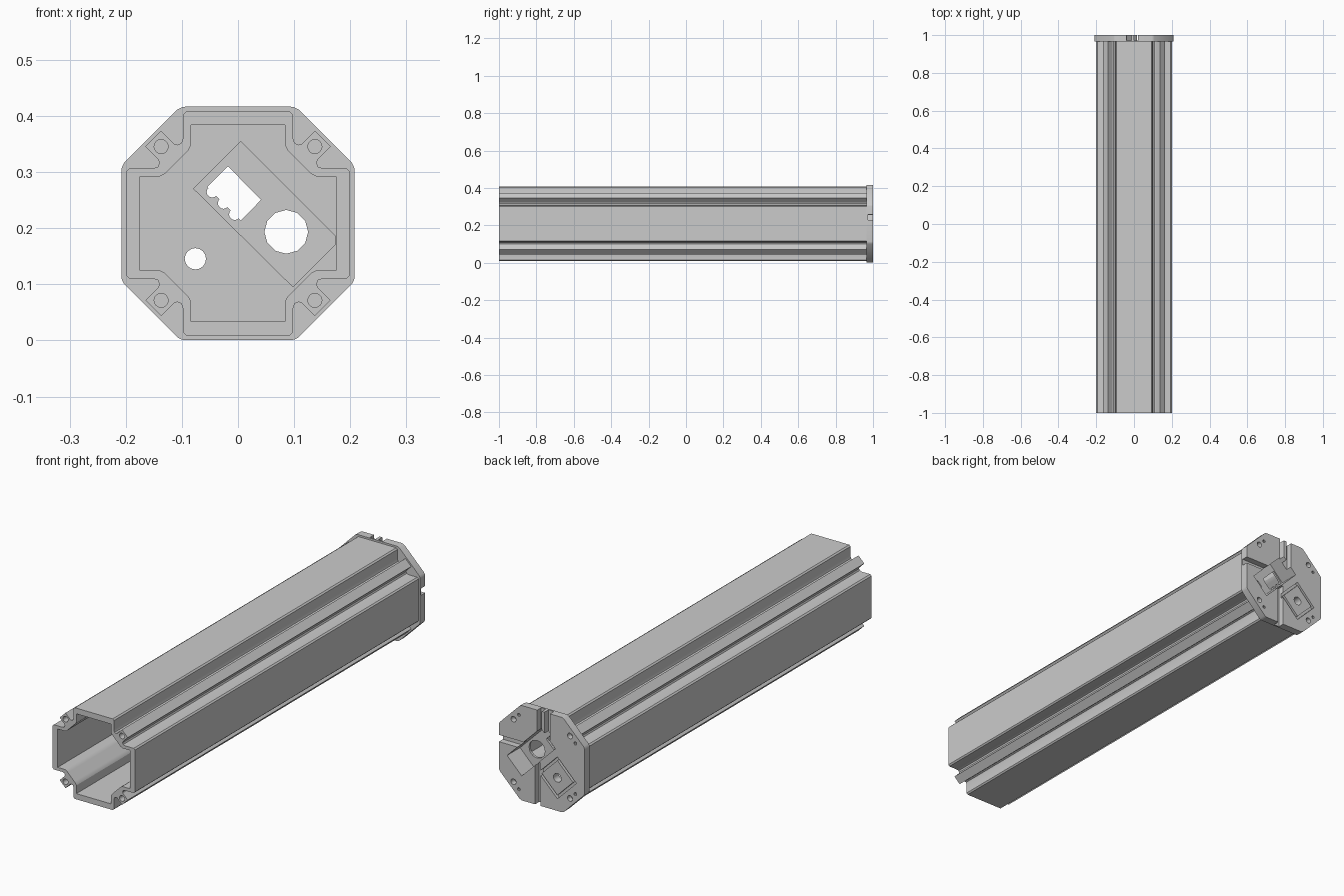
import bpy, math

CZ = 0.2085  # height of the long axis

if "Cube" in bpy.data.objects:
    bpy.data.objects.remove(bpy.data.objects["Cube"], do_unlink=True)

grey = bpy.data.materials.new("light grey metal")
grey.use_nodes = True
COLOR = (0.6, 0.6, 0.6, 1)
grey.diffuse_color = COLOR
grey.node_tree.nodes["Principled BSDF"].inputs["Base Color"].default_value = COLOR


def circle(x, z, r, n=16):
    return [(x + r * math.cos(math.tau * i / n), z + r * math.sin(math.tau * i / n)) for i in range(n)]


def rect(x0, z0, x1, z1):
    return [(x0, z0), (x1, z0), (x1, z1), (x0, z1)]


def diamond(x, z, r):
    return circle(x, z, r, 4)


def four_fold(quarter):
    """Repeat a corner outline around the axis."""
    loop, part = [], list(quarter)
    for _ in range(4):
        loop += part
        part = [(-z, x) for x, z in part]
    return loop


def mirrored(half):
    """Reflect half a corner outline in its diagonal."""
    return half + [(z, x) for x, z in reversed(half)]


def prism(name, loops, y0, y1):
    """Filled outline (inner loops become holes) extruded along y."""
    curve = bpy.data.curves.new(name, "CURVE")
    curve.dimensions = "2D"
    curve.fill_mode = "BOTH"
    curve.extrude = (y1 - y0) / 2
    for loop in loops:
        s = curve.splines.new("POLY")
        s.points.add(len(loop) - 1)
        for p, (x, z) in zip(s.points, loop):
            p.co = (x, z, 0, 1)
        s.use_cyclic_u = True
    ob = bpy.data.objects.new(name, curve)
    bpy.context.collection.objects.link(ob)
    ob.rotation_euler = (math.pi / 2, 0, 0)
    ob.location = (0, (y0 + y1) / 2, CZ)
    bpy.ops.object.select_all(action="DESELECT")
    ob.select_set(True)
    bpy.context.view_layer.objects.active = ob
    bpy.ops.object.convert(target="MESH")
    ob = bpy.context.view_layer.objects.active
    bpy.ops.object.transform_apply(location=True, rotation=True, scale=True)
    # weld the caps to the sides so the solid is closed
    bpy.ops.object.mode_set(mode="EDIT")
    bpy.ops.mesh.select_all(action="SELECT")
    bpy.ops.mesh.remove_doubles(threshold=0.00005)
    bpy.ops.mesh.normals_make_consistent(inside=False)
    bpy.ops.object.mode_set(mode="OBJECT")
    ob.data.materials.clear()
    ob.data.materials.append(grey)
    return ob


def combine(target, loop, y0, y1, operation="DIFFERENCE"):
    tool = prism("tool", [loop], y0, y1)
    mod = target.modifiers.new("shape", "BOOLEAN")
    mod.operation, mod.object, mod.solver = operation, tool, "EXACT"
    bpy.context.view_layer.objects.active = target
    bpy.ops.object.modifier_apply(modifier=mod.name)
    bpy.data.objects.remove(tool, do_unlink=True)


# Hollow extruded tube with a screw lug at each corner
outer = four_fold(mirrored([(0.194, -0.0), (0.2, 0.0), (0.2, 0.092), (0.194, 0.098), (0.152, 0.098),
                            (0.143, 0.101), (0.14, 0.108), (0.142, 0.114), (0.165, 0.137)][2:]))
inner = four_fold(mirrored([(0.175, 0.084), (0.139, 0.084), (0.131, 0.088), (0.125, 0.094)]))
lug_holes = four_fold([(0.137, 0.137)])
tube = prism("extruded_tube", [outer, inner] + [circle(x, z, 0.0125) for x, z in lug_holes], -1, 0.966)

# Octagonal end plate with a housing reaching into the tube
octagon = four_fold(mirrored([(0.208, 0.094), (0.207, 0.1), (0.203, 0.108)]))
plate = prism("end_plate", [octagon], 0.965, 1)
combine(plate, [(0.005, 0.147), (-0.08, 0.062), (0.098, -0.114), (0.174, -0.038), (0.174, -0.022)],
        0.9, 0.975, "UNION")

# Open pocket in the housing, with a round port and a connector slot in its floor
combine(plate, [(0.005, 0.133), (-0.066, 0.062), (0.097, -0.101), (0.168, -0.03)], 0.91, 1.1)
combine(plate, circle(0.086, -0.015, 0.039, 12), 0.8, 1.05)
combine(plate, [(-0.018, 0.102), (-0.055, 0.065), (0.005, 0.005), (0.041, 0.042)], 0.8, 1.05)
for i in range(3):
    combine(plate, circle(-0.046 + 0.02 * i, 0.056 - 0.02 * i, 0.01, 12), 0.8, 1.05)

# Square pad framed by a groove, with a hole through its middle
groove = prism("tool", [diamond(-0.076, -0.063, 0.092), diamond(-0.076, -0.063, 0.076)], 0.985, 1.1)
mod = plate.modifiers.new("groove", "BOOLEAN")
mod.object, mod.solver = groove, "EXACT"
bpy.context.view_layer.objects.active = plate
bpy.ops.object.modifier_apply(modifier=mod.name)
bpy.data.objects.remove(groove, do_unlink=True)
combine(plate, circle(-0.076, -0.063, 0.019), 0.9, 1.1)

# Cable channels from the rim into the pocket
for channel in (rect(-0.04, 0.09, -0.013, 0.3), rect(0, 0.11, 0.022, 0.3),
                rect(0.09, 0.02, 0.3, 0.05), rect(0.005, -0.3, 0.032, -0.02)):
    combine(plate, channel, 0.972, 1.1)

# Screw recesses in the back of the plate
for x, z in lug_holes:
    combine(plate, circle(x, z, 0.0125), 0.975, 1.1)
    s = 1 if x * z > 0 else -1
    combine(plate, circle(x - 0.026, z + 0.026 * s, 0.007, 10), 0.985, 1.1)

for ob in (tube, plate):
    bpy.ops.object.select_all(action="DESELECT")
    ob.select_set(True)
    bpy.context.view_layer.objects.active = ob
    bpy.ops.object.shade_smooth_by_angle(angle=math.radians(25))
